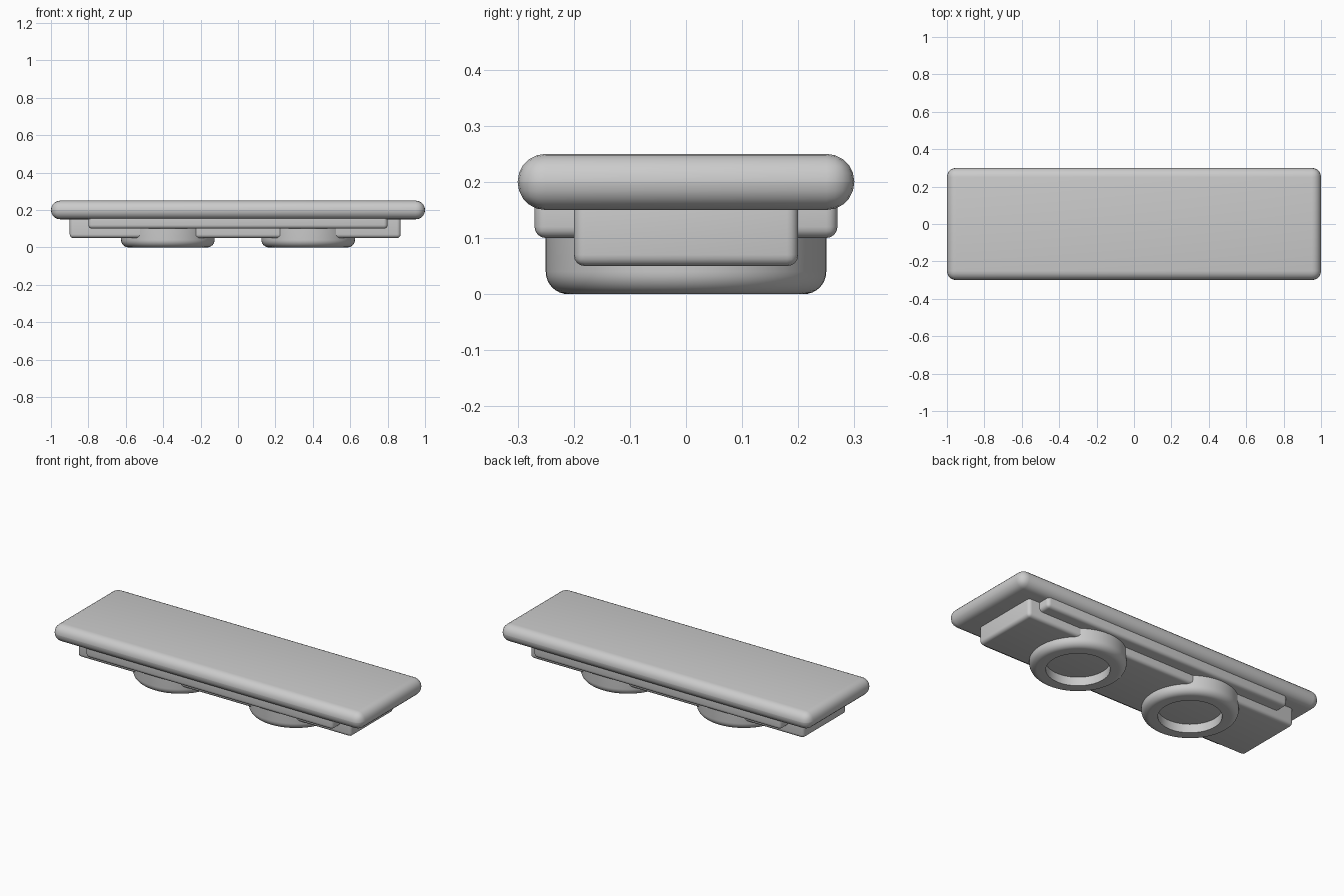
import bpy, bmesh, math

cube = bpy.data.objects.get("Cube")
if cube:
    bpy.data.objects.remove(cube, do_unlink=True)

# One plain grey for everything
grey = bpy.data.materials.new("plain_grey")
grey.use_nodes = True
GREY = (0.6, 0.6, 0.6, 1)
grey.diffuse_color = GREY
grey.node_tree.nodes["Principled BSDF"].inputs["Base Color"].default_value = GREY


def finish(name, bm):
    """Turn a bmesh into a smooth-shaded grey object."""
    bmesh.ops.recalc_face_normals(bm, faces=bm.faces)
    mesh = bpy.data.meshes.new(name)
    bm.to_mesh(mesh)
    bm.free()
    mesh.materials.append(grey)
    obj = bpy.data.objects.new(name, mesh)
    bpy.context.collection.objects.link(obj)
    bpy.ops.object.select_all(action="DESELECT")
    obj.select_set(True)
    bpy.context.view_layer.objects.active = obj
    bpy.ops.object.shade_smooth_by_angle(angle=math.radians(40))
    return obj


def rounded_box(name, low, high, radius, segments):
    """Box between two corners with rounded edges."""
    bm = bmesh.new()
    bmesh.ops.create_cube(bm, size=1)
    for v in bm.verts:
        v.co = [h if c > 0 else l for c, l, h in zip(v.co, low, high)]
    bmesh.ops.bevel(bm, geom=bm.edges[:], offset=radius, segments=segments,
                    profile=0.5, affect="EDGES")
    return finish(name, bm)


def ring(name, x, outer, inner, top, radius, steps=64):
    """Lathed ring with a rounded outer bottom edge and a sharp bore."""
    profile = [(inner, top), (inner, 0)]
    for i in range(9):
        a = math.pi / 2 * i / 8
        profile.append((outer - radius + radius * math.sin(a),
                        radius - radius * math.cos(a)))
    profile.append((outer, top))
    bm = bmesh.new()
    verts = [bm.verts.new((r, 0, z)) for r, z in profile]
    edges = [bm.edges.new((verts[i - 1], verts[i])) for i in range(len(verts))]
    bmesh.ops.spin(bm, geom=verts + edges, cent=(0, 0, 0), axis=(0, 0, 1),
                   angle=math.tau, steps=steps)
    bmesh.ops.remove_doubles(bm, verts=bm.verts, dist=0.0005)
    obj = finish(name, bm)
    obj.location.x = x


# Deck with fully rounded rim
rounded_box("deck", (-1, -0.3, 0.15), (1, 0.3, 0.25), 0.0495, 5)

# Wide shallow plate whose edges form the side rails
rounded_box("side_rail_plate", (-0.8, -0.27, 0.1), (0.8, 0.27, 0.2), 0.02, 4)

# Deeper central block
rounded_box("under_block", (-0.9, -0.2, 0.05), (0.87, 0.2, 0.2), 0.02, 4)

# Pair of rings beneath the block
for side, x in (("left", 0.375), ("right", -0.375)):
    ring(side + "_foot_ring", x, 0.25, 0.165, 0.18, 0.04)
